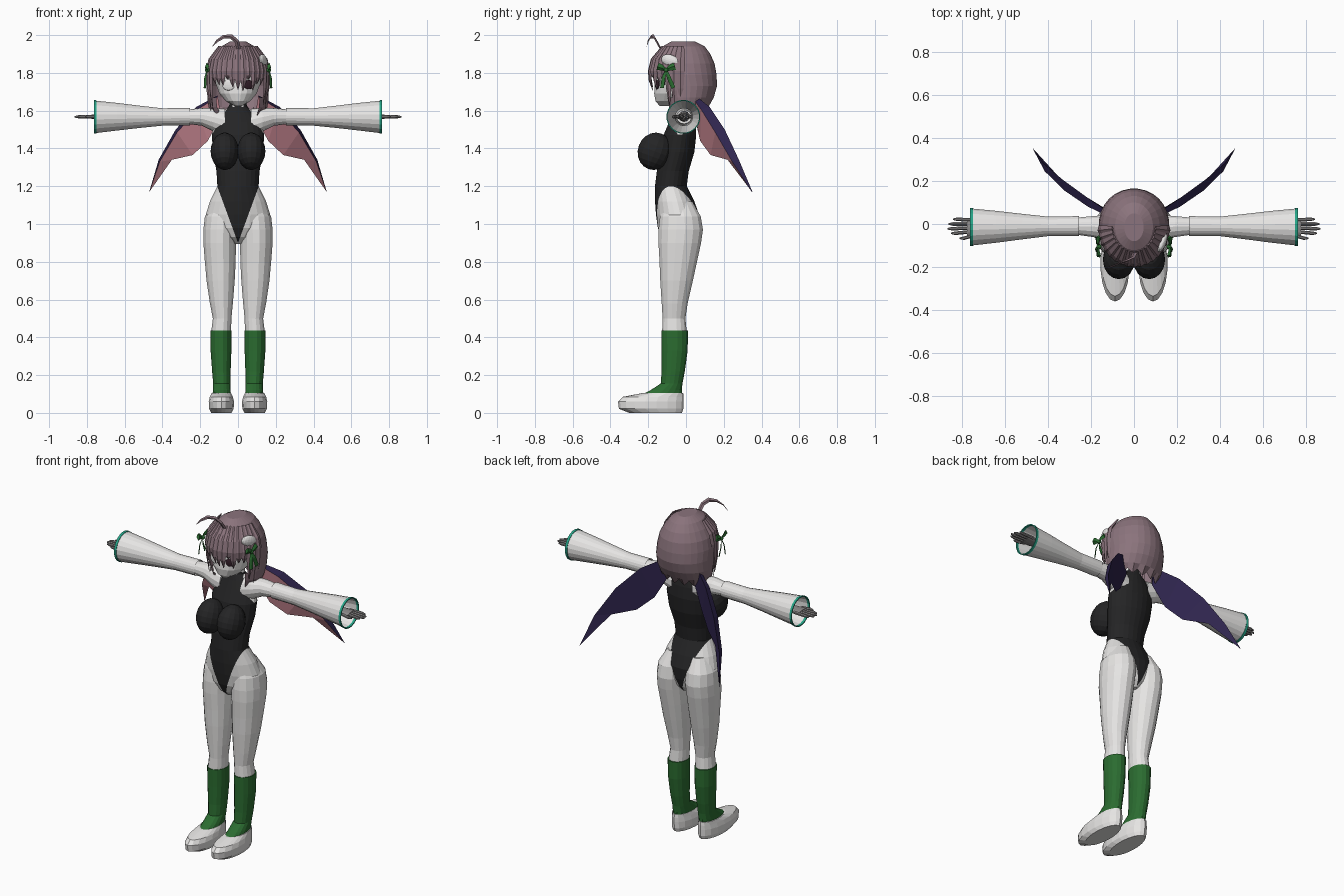
import bpy, bmesh, math, random
from mathutils import Vector, Matrix
random.seed(4)


def mat(name, r, g, b):
    m = bpy.data.materials.new(name)
    m.diffuse_color = (r, g, b, 1)
    return m


WHITE = mat("white", 0.79, 0.78, 0.77)
BLACK = mat("black", 0.018, 0.018, 0.019)
GREEN = mat("green", 0.024, 0.15, 0.03)
HAIR = mat("mauve_hair", 0.26, 0.175, 0.205)
NAVY = mat("navy", 0.028, 0.018, 0.075)
PINK = mat("pink", 0.52, 0.22, 0.26)
TEAL = mat("teal", 0.02, 0.38, 0.25)
GREY = mat("grey", 0.27, 0.26, 0.26)
EYE = mat("dark_eye", 0.03, 0.012, 0.02)


def finish(name, bm, *mats):
    bmesh.ops.recalc_face_normals(bm, faces=bm.faces)
    me = bpy.data.meshes.new(name)
    bm.to_mesh(me)
    bm.free()
    ob = bpy.data.objects.new(name, me)
    bpy.context.collection.objects.link(ob)
    for m in mats:
        me.materials.append(m)
    return ob


def bridge(bm, loops, caps=True):
    n = len(loops[0])
    rows = [[bm.verts.new(p) for p in lp] for lp in loops]
    for a, b in zip(rows, rows[1:]):
        for i in range(n):
            j = (i + 1) % n
            bm.faces.new((a[i], a[j], b[j], b[i]))
    if caps:
        bm.faces.new(rows[0])
        bm.faces.new(rows[-1])
    return rows


def loft(rings, n=16, axis='z', side=1, caps=True):
    """Rings: (position, centre, radius, low, high) of stacked ellipses."""
    bm = bmesh.new()
    loops = []
    for t, c, r, lo, hi in rings:
        lp = []
        for i in range(n):
            a = 2 * math.pi * (i + 0.5) / n
            u, v = c + r * math.cos(a), (lo + hi) / 2 + (hi - lo) / 2 * math.sin(a)
            lp.append((side * u, v, t) if axis == 'z' else (side * t, u, v))
        loops.append(lp)
    bridge(bm, loops, caps)
    return bm


def blob(name, m, loc, size, tilt=0.0, turn=0.0):
    bm = bmesh.new()
    bmesh.ops.create_uvsphere(bm, u_segments=16, v_segments=10, radius=1)
    M = (Matrix.Translation(loc) @ Matrix.Rotation(turn, 4, 'Z')
         @ Matrix.Rotation(tilt, 4, 'X') @ Matrix.Diagonal((*size, 1)))
    bmesh.ops.transform(bm, matrix=M, verts=bm.verts)
    return finish(name, bm, m)


def strand(name, m, pts, widths, flat=0.4):
    """Tapered lock or ribbon with a diamond section, lying flat on the head."""
    bm = bmesh.new()
    pts = [Vector(p) for p in pts]
    loops = []
    for i, (p, w) in enumerate(zip(pts, widths)):
        t = (pts[min(i + 1, len(pts) - 1)] - pts[max(i - 1, 0)]).normalized()
        s = t.cross(Vector((p.x, p.y + 0.01, 0.001))).normalized()
        d = s.cross(t) * w * flat
        loops.append([p + s * w, p + d, p - s * w, p - d])
    bridge(bm, loops)
    return finish(name, bm, m)


# Torso: lofted, cut along the suit's edge lines, then coloured by region
bm = loft([(0.895, 0, 0.02, -0.09, 0.02), (0.93, 0, 0.08, -0.13, 0.05), (0.98, 0, 0.15, -0.15, 0.065),
           (1.05, 0, 0.172, -0.16, 0.07), (1.12, 0, 0.15, -0.165, 0.045), (1.2, 0, 0.11, -0.165, 0.005),
           (1.28, 0, 0.115, -0.155, 0.015), (1.38, 0, 0.133, -0.135, 0.045), (1.47, 0, 0.14, -0.12, 0.055),
           (1.54, 0, 0.125, -0.09, 0.05), (1.59, 0, 0.085, -0.07, 0.04), (1.62, 0, 0.05, -0.06, 0.03),
           (1.68, 0, 0.04, -0.055, 0.025)], 24)
for s in (1, -1):
    for co, no in (((0, 0, 0.9), (s * 0.3, 0, -0.11)), ((s * 0.14, 0, 1.47), (s * 0.17, 0, 0.1))):
        bmesh.ops.bisect_plane(bm, geom=bm.verts[:] + bm.edges[:] + bm.faces[:], plane_co=co, plane_no=no)
for f in bm.faces:
    c = f.calc_center_median()
    x = abs(c.x)
    suit = x * 0.3 < (c.z - 0.9) * 0.11 if c.z < 1.2 else (x - 0.14) * 0.17 + (c.z - 1.47) * 0.1 < 0
    f.material_index = int(suit and c.z < 1.65)
finish("torso", bm, WHITE, BLACK)

# Head
finish("head", loft([(1.625, 0, 0.02, -0.14, -0.06), (1.65, 0, 0.065, -0.162, 0.0), (1.69, 0, 0.1, -0.17, 0.05),
                     (1.76, 0, 0.125, -0.165, 0.09), (1.84, 0, 0.12, -0.155, 0.1),
                     (1.92, 0, 0.08, -0.1, 0.06)], 20), WHITE)
blob("eye", EYE, (0.057, -0.153, 1.738), (0.03, 0.007, 0.024), turn=0.35)
blob("eye_patch", WHITE, (-0.05, -0.156, 1.735), (0.034, 0.007, 0.028), turn=-0.3)

# Hair shell, opened for the face, with a jagged hem
bm = loft([(1.57, 0, 0.14, -0.1, 0.09), (1.62, 0, 0.157, -0.125, 0.12), (1.67, 0, 0.163, -0.14, 0.148),
           (1.73, 0, 0.162, -0.15, 0.165), (1.79, 0, 0.16, -0.18, 0.163), (1.85, 0, 0.147, -0.18, 0.152),
           (1.9, 0, 0.12, -0.16, 0.13), (1.94, 0, 0.088, -0.125, 0.1), (1.965, 0, 0.045, -0.08, 0.05)], 28)
bm.faces.ensure_lookup_table()
gone = [f for f in bm.faces if f.calc_center_median().z < 1.57 + 1e-4
        or (f.calc_center_median().z < 1.8 and f.calc_center_median().y < -0.085)]
for i, v in enumerate(v for v in bm.verts if v.co.z < 1.58):
    v.co.z += 0.03 * (i % 2)
bmesh.ops.delete(bm, geom=gone, context='FACES')
finish("hair_back", bm, HAIR)

# Fringe and side locks
for i in range(17):
    a = math.radians(-84 + 10.5 * i)
    k = abs(math.sin(a))
    tip = random.uniform(1.70, 1.745)
    if 0.2 < k < 0.5:
        tip = 1.765
    if k > 0.8:
        tip = random.uniform(1.59, 1.64)
    path = [(0.162 * f * math.sin(a), -0.01 - 0.183 * f * math.cos(a), z) for f, z in
            ((0.62, 1.94), (0.92, 1.87), (1.0, 1.81), (0.99, 0.5 * (1.81 + tip)), (0.92, tip))]
    strand("fringe_lock", HAIR, path, (0.012, 0.022, 0.022, 0.016, 0.002))
strand("curled_lock", HAIR, [(0.005, -0.13, 1.92), (-0.005, -0.155, 1.965), (-0.035, -0.17, 1.992),
                             (-0.075, -0.185, 1.992), (-0.11, -0.2, 1.97), (-0.135, -0.208, 1.94)],
       (0.012, 0.012, 0.012, 0.01, 0.007, 0.001))
blob("hair_ornament", WHITE, (0.132, -0.085, 1.865), (0.018, 0.05, 0.032), tilt=-0.3, turn=-0.35)

# Wing outlines: back edge of the arm and the scalloped trailing edge
ARM = [(0.11, 0.05, 1.68), (0.22, 0.125, 1.62), (0.33, 0.205, 1.5), (0.42, 0.28, 1.34), (0.47, 0.352, 1.17)]
TRAIL = [(0.09, 0.045, 1.57), (0.16, 0.075, 1.44), (0.24, 0.13, 1.365), (0.35, 0.22, 1.34), (0.468, 0.348, 1.172)]
GAP = (0.02, 0.045, 0.05, 0.035, 0.003)

for s in (1, -1):
    # Chest
    blob("chest", BLACK, (s * 0.07, -0.165, 1.385), (0.075, 0.09, 0.1), tilt=-0.35)

    # Leg, sock and shoe
    finish("leg", loft([(1.12, 0.08, 0.05, -0.12, 0.035), (1.04, 0.092, 0.085, -0.14, 0.08),
                        (0.97, 0.095, 0.09, -0.148, 0.092), (0.9, 0.097, 0.088, -0.148, 0.082),
                        (0.8, 0.094, 0.083, -0.142, 0.06), (0.7, 0.092, 0.076, -0.138, 0.038),
                        (0.58, 0.088, 0.062, -0.13, 0.01), (0.5, 0.084, 0.05, -0.125, -0.002),
                        (0.42, 0.09, 0.054, -0.128, 0.006)], 16, side=s), WHITE)
    finish("sock", loft([(0.435, 0.09, 0.057, -0.132, 0.012), (0.33, 0.09, 0.056, -0.13, 0.01),
                         (0.22, 0.088, 0.05, -0.13, -0.005), (0.155, 0.086, 0.046, -0.135, -0.018),
                         (0.12, 0.086, 0.048, -0.19, -0.02), (0.08, 0.086, 0.05, -0.27, -0.02)],
                        16, side=s), GREEN)
    finish("shoe", loft([(0.0, 0.088, 0.055, -0.3, -0.022), (0.022, 0.088, 0.066, -0.355, -0.014),
                         (0.06, 0.088, 0.068, -0.36, -0.012), (0.085, 0.088, 0.062, -0.335, -0.012),
                         (0.105, 0.088, 0.052, -0.23, -0.015)], 18, side=s), WHITE)

    # Bare shoulder, wide sleeve and teal cuff
    finish("upper_arm", loft([(0.07, -0.02, 0.06, 1.46, 1.61), (0.13, -0.017, 0.06, 1.49, 1.615),
                              (0.19, -0.012, 0.05, 1.52, 1.615), (0.27, -0.01, 0.04, 1.53, 1.605)],
                             14, 'x', s), WHITE)
    finish("sleeve", loft([(0.255, -0.01, 0.047, 1.522, 1.615), (0.4, -0.011, 0.046, 1.52, 1.613),
                           (0.52, -0.012, 0.06, 1.508, 1.627), (0.64, -0.013, 0.075, 1.494, 1.642),
                           (0.755, -0.014, 0.087, 1.48, 1.654)], 20, 'x', s, False), WHITE)
    finish("cuff", loft([(0.748, -0.014, 0.084, 1.483, 1.651), (0.748, -0.014, 0.089, 1.478, 1.656),
                         (0.762, -0.014, 0.09, 1.477, 1.657), (0.762, -0.014, 0.084, 1.483, 1.651),
                         (0.748, -0.014, 0.084, 1.483, 1.651)], 20, 'x', s, False), TEAL)

    # Forearm, palm and fingers
    finish("hand", loft([(0.3, -0.01, 0.03, 1.54, 1.6), (0.66, -0.014, 0.022, 1.547, 1.587),
                         (0.71, -0.016, 0.04, 1.553, 1.583), (0.775, -0.016, 0.042, 1.557, 1.58)],
                        10, 'x', s), GREY)
    for y, end in ((-0.066, 0.81), (-0.043, 0.85), (-0.022, 0.865), (0.0, 0.862), (0.022, 0.84)):
        finish("finger", loft([(0.74, y * 0.8, 0.009, 1.559, 1.579), (end - 0.02, y, 0.009, 1.559, 1.577),
                               (end, y, 0.004, 1.563, 1.572)], 8, 'x', s), GREY)

    # Wing: navy arm strip and back, pink front membrane
    bm = bmesh.new()
    rows = []
    for a, t, g in zip(ARM, TRAIL, GAP):
        front = (a[0] - g * 0.15, a[1] - g, a[2] - g * 0.3)
        rows.append([bm.verts.new((s * p[0], p[1], p[2])) for p in (a, front, t)])
    for p, q in zip(rows, rows[1:]):
        for i in range(3):
            f = bm.faces.new((p[i], p[(i + 1) % 3], q[(i + 1) % 3], q[i]))
            f.material_index = int(i == 1)
    bm.faces.new(rows[0])
    bm.faces.new(rows[-1])
    finish("wing", bm, NAVY, PINK)

    # Hair ribbon: two loops, knot and two tails
    c = Vector((s * 0.163, -0.105, 1.815))
    blob("ribbon_knot", GREEN, c, (0.012, 0.012, 0.012))
    for d in (1, -1):
        strand("ribbon_loop", GREEN, [c, c + Vector((s * 0.004, d * 0.022, 0.012)),
                                      c + Vector((0, d * 0.045, 0.02))], (0.006, 0.016, 0.02), 0.5)
        strand("ribbon_tail", GREEN, [c, c + Vector((s * 0.01, d * 0.014, -0.04)),
                                      c + Vector((s * 0.012, d * 0.03 + 0.008, -0.095))],
               (0.006, 0.011, 0.012), 0.25)
